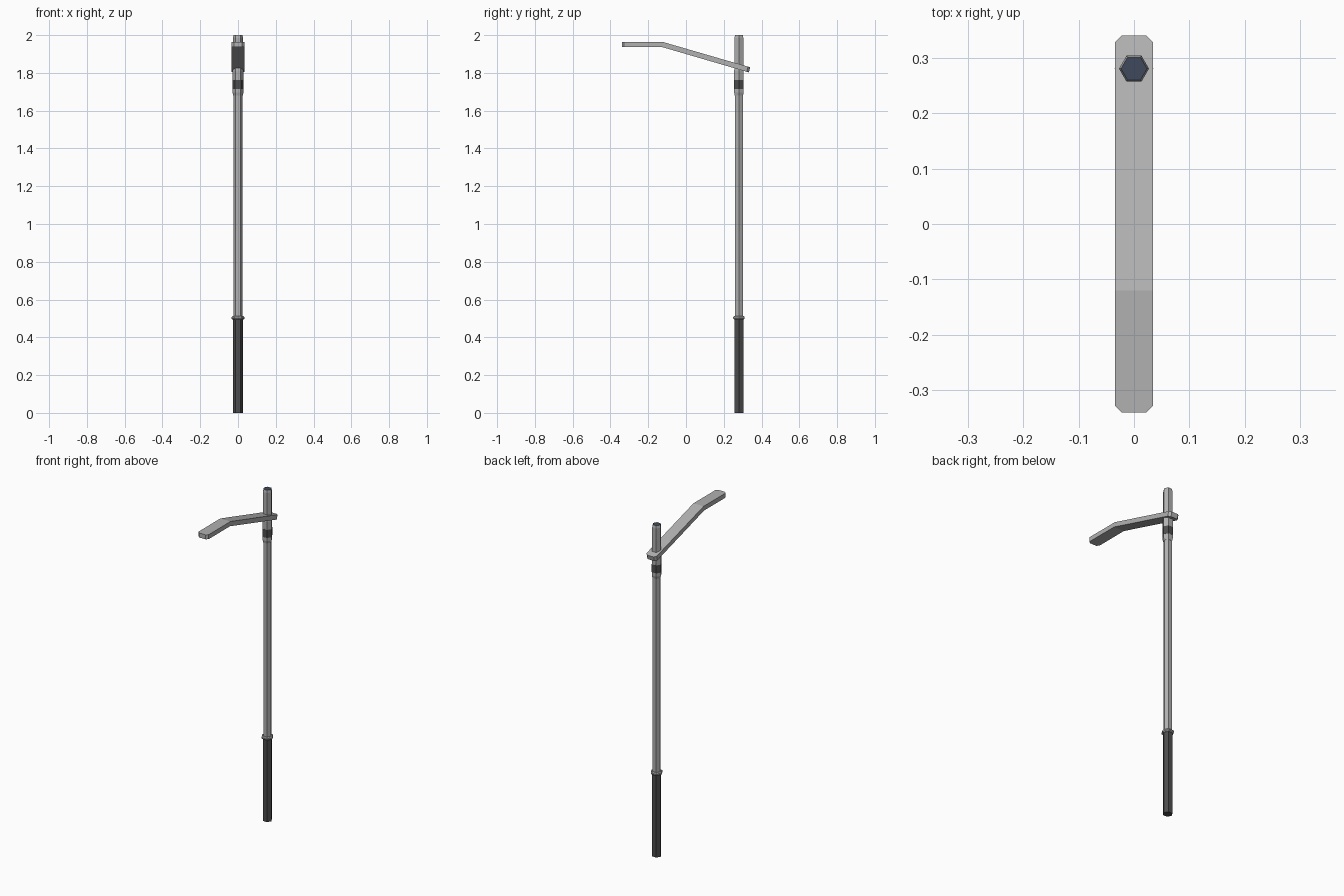
import bpy, bmesh, math

if "Cube" in bpy.data.objects:
    bpy.data.objects.remove(bpy.data.objects["Cube"])

POLE_Y = 0.28


def material(name, rgb):
    m = bpy.data.materials.new(name)
    m.diffuse_color = (*rgb, 1)
    m.use_nodes = True
    m.node_tree.nodes["Principled BSDF"].inputs["Base Color"].default_value = m.diffuse_color
    return m


steel = material("light grey metal", (0.44, 0.44, 0.44))
rubber = material("dark grey rubber", (0.075, 0.075, 0.075))
navy = material("dark blue cap", (0.05, 0.068, 0.11))


def finish(name, bm, mats):
    bmesh.ops.recalc_face_normals(bm, faces=bm.faces)
    me = bpy.data.meshes.new(name)
    bm.to_mesh(me)
    bm.free()
    for m in mats:
        me.materials.append(m)
    ob = bpy.data.objects.new(name, me)
    bpy.context.collection.objects.link(ob)
    return ob


def hex_lathe(name, profile, mats):
    """Six-sided turned part from (radius, z) pairs, corners on the x axis."""
    bm = bmesh.new()
    rings = [[bm.verts.new((r * math.cos(i * math.pi / 3),
                            POLE_Y + r * math.sin(i * math.pi / 3), z))
              for i in range(6)] for r, z in profile]
    for a, b in zip(rings, rings[1:]):
        for i in range(6):
            j = (i + 1) % 6
            bm.faces.new((a[i], a[j], b[j], b[i]))
    bm.faces.new(rings[0])
    top = bm.faces.new(rings[-1])
    if len(mats) > 1:
        top.material_index = 1
    return finish(name, bm, mats)


# Handle: grip, lip and long shaft
hex_lathe("grip", [(0.027, 0), (0.027, 0.5)], [rubber])
hex_lathe("grip_lip", [(0.030, 0.495), (0.035, 0.5), (0.035, 0.507), (0.030, 0.512)], [steel])
hex_lathe("shaft", [(0.024, 0.5), (0.024, 1.69)], [steel])

# Head socket with a dark band, and the tapered tip above it
hex_lathe("socket", [(0.025, 1.68), (0.029, 1.695), (0.029, 1.81), (0.026, 1.83)], [steel])
hex_lathe("socket_band", [(0.0297, 1.715), (0.0297, 1.763)], [rubber])
hex_lathe("tip", [(0.027, 1.80), (0.027, 1.985), (0.0235, 2.0)], [steel, navy])

# Bent pick blade: chamfered plan outline lofted along a bent path
W, C = 0.034, 0.012
stations = [(-0.34, 1.963, W - C), (-0.328, 1.963, W), (-0.12, 1.963, W),
            (0.328, 1.833, W), (0.34, 1.8295, W - C)]
bm = bmesh.new()
rings = [[bm.verts.new(p) for p in ((-w, y, z), (w, y, z), (w, y - d, z - 0.027), (-w, y - d, z - 0.027))]
         for (y, z, w), d in zip(stations, (0, 0, 0.004, 0.007, 0.007))]
for a, b in zip(rings, rings[1:]):
    for i in range(4):
        j = (i + 1) % 4
        bm.faces.new((a[i], a[j], b[j], b[i]))
bm.faces.new(rings[0])
bm.faces.new(rings[-1])
finish("pick_blade", bm, [steel])
